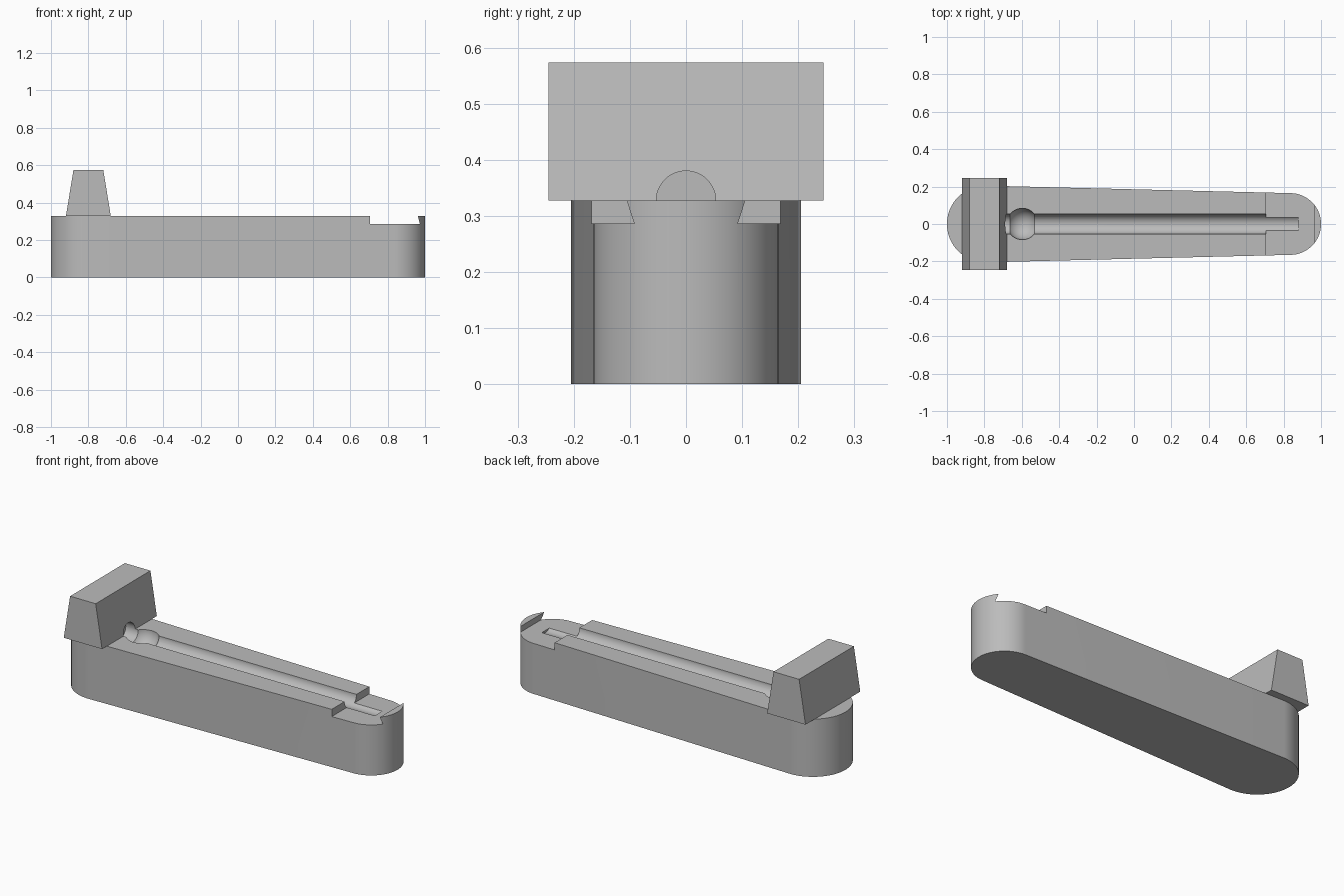
import bpy, bmesh, math
from mathutils import Matrix

cube = bpy.data.objects.get("Cube")
if cube:
    bpy.data.objects.remove(cube, do_unlink=True)

TOP = 0.327      # deck height
GROOVE_R = 0.053

grey = bpy.data.materials.new("plain grey")
grey.use_nodes = True
colour = (0.5, 0.5, 0.5, 1)
grey.diffuse_color = colour
grey.node_tree.nodes["Principled BSDF"].inputs["Base Color"].default_value = colour


def finish(name, bm):
    bmesh.ops.recalc_face_normals(bm, faces=bm.faces)
    mesh = bpy.data.meshes.new(name)
    bm.to_mesh(mesh)
    bm.free()
    mesh.materials.append(grey)
    ob = bpy.data.objects.new(name, mesh)
    bpy.context.collection.objects.link(ob)
    return ob


def prism(name, outline, direction):
    """Extrude a closed outline of 3D points along a direction."""
    bm = bmesh.new()
    face = bm.faces.new([bm.verts.new(p) for p in outline])
    ext = bmesh.ops.extrude_face_region(bm, geom=[face])
    verts = [v for v in ext["geom"] if isinstance(v, bmesh.types.BMVert)]
    bmesh.ops.translate(bm, verts=verts, vec=direction)
    return finish(name, bm)


def side_prism(name, profile, half_width):
    """Extrude an x-z profile symmetrically across y."""
    return prism(name, [(x, -half_width, z) for x, z in profile], (0, 2 * half_width, 0))


def cut(ob, cutter):
    cutter.hide_render = True
    mod = ob.modifiers.new("cut", "BOOLEAN")
    mod.operation = "DIFFERENCE"
    mod.solver = "EXACT"
    mod.object = cutter
    activate(ob)
    bpy.ops.object.modifier_apply(modifier=mod.name)


def activate(ob):
    bpy.ops.object.select_all(action="DESELECT")
    ob.select_set(True)
    bpy.context.view_layer.objects.active = ob


# Tapered body with a round nose at each end
def arc(cx, r, start, steps=48):
    return [(cx + r * math.cos(start + math.pi * i / steps),
             r * math.sin(start + math.pi * i / steps), 0) for i in range(steps + 1)]


nose_r, tail_r = 0.165, 0.205
outline = arc(1 - nose_r, nose_r, -math.pi / 2) + arc(tail_r - 1, tail_r, math.pi / 2)
body = prism("body", outline, (0, 0, TOP))

# Raised block with sloping ends
block = side_prism("end_block", [(-0.92, TOP), (-0.68, TOP), (-0.72, 0.573), (-0.88, 0.573)], 0.245)

# Lowered shelf near the nose, with an undercut lip
shelf = side_prism("shelf_cutter", [(0.705, 0.286), (0.972, 0.286), (0.962, TOP), (0.962, 0.4), (0.705, 0.4)], 0.3)

# Long round groove that also enters the block
bm = bmesh.new()
x0, x1 = -0.74, 0.88
bmesh.ops.create_cone(bm, cap_ends=True, segments=48, radius1=GROOVE_R, radius2=GROOVE_R, depth=x1 - x0,
                      matrix=Matrix.Translation(((x0 + x1) / 2, 0, TOP)) @ Matrix.Rotation(math.pi / 2, 4, "Y"))
groove = finish("groove_cutter", bm)

# Ball socket in the groove
bm = bmesh.new()
bmesh.ops.create_uvsphere(bm, u_segments=48, v_segments=25, radius=0.084,
                          matrix=Matrix.Translation((-0.597, 0, TOP)))
socket = finish("socket_cutter", bm)

for cutter in (shelf, groove, socket):
    cut(body, cutter)
cut(block, groove)
for cutter in (shelf, groove, socket):
    bpy.data.objects.remove(cutter, do_unlink=True)

for ob in (body, block):
    activate(ob)
    bpy.ops.object.shade_smooth_by_angle(angle=math.radians(30))
